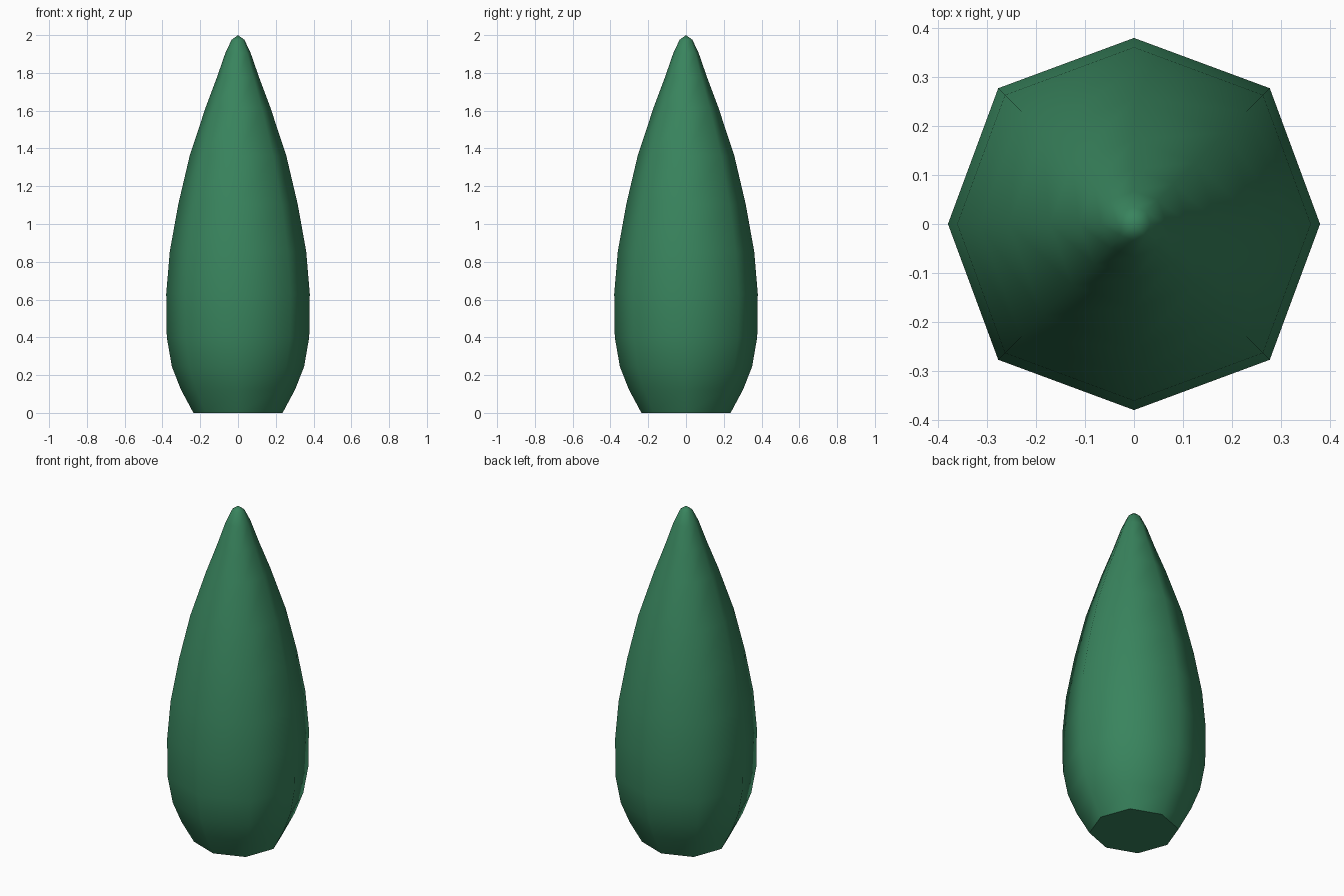
import bpy, bmesh, math

if "Cube" in bpy.data.objects:
    bpy.data.objects.remove(bpy.data.objects["Cube"])

# Half-width on the axes and height of each ring, bottom to top
PROFILE = [(0.236, 0), (0.303, 0.125), (0.35, 0.245), (0.377, 0.4), (0.38, 0.63),
           (0.361, 0.855), (0.316, 1.105), (0.256, 1.36), (0.172, 1.615),
           (0.112, 1.775), (0.067, 1.905), (0.034, 1.975)]
SIDES = 8
DIAGONAL = 1.032  # corners on the diagonals bulge slightly

bm = bmesh.new()


def ring(radius, z):
    verts = []
    for i in range(SIDES):
        a = math.tau * i / SIDES
        r = radius * (DIAGONAL if i % 2 else 1)
        verts.append(bm.verts.new((r * math.cos(a), r * math.sin(a), z)))
    return verts


# Teardrop foliage body
rings = [ring(r, z) for r, z in PROFILE]
for low, high in zip(rings, rings[1:]):
    for i in range(SIDES):
        j = (i + 1) % SIDES
        bm.faces.new((low[i], low[j], high[j], high[i]))

# Rounded tip and flat base
tip = bm.verts.new((0, 0, 2))
for i in range(SIDES):
    bm.faces.new((rings[-1][i], rings[-1][(i + 1) % SIDES], tip))
bm.faces.new(rings[0][::-1])

mesh = bpy.data.meshes.new("tree_foliage")
bm.to_mesh(mesh)
bm.free()
foliage = bpy.data.objects.new("tree_foliage", mesh)
bpy.context.collection.objects.link(foliage)

# Smooth sides, sharp base edge
bpy.context.view_layer.objects.active = foliage
foliage.select_set(True)
bpy.ops.object.shade_smooth_by_angle(angle=math.radians(60))

# Green leaves
green = bpy.data.materials.new("leaf_green")
green.diffuse_color = (0.04, 0.23, 0.11, 1)
green.use_nodes = True
green.node_tree.nodes["Principled BSDF"].inputs["Base Color"].default_value = green.diffuse_color
mesh.materials.append(green)
